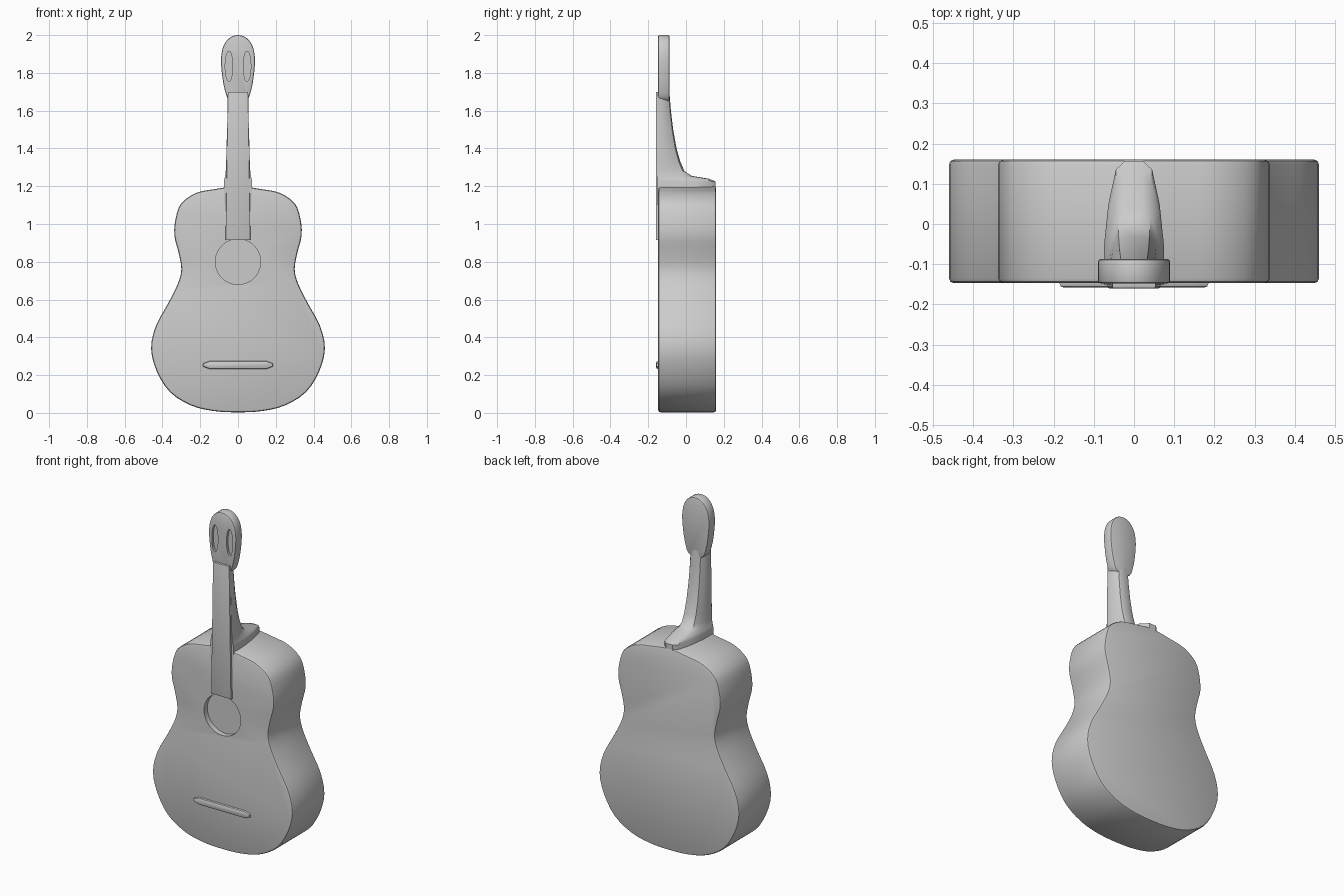
import bpy, bmesh, math
from mathutils import Vector

old = bpy.data.objects.get("Cube")
if old:
    bpy.data.objects.remove(old, do_unlink=True)

grey = bpy.data.materials.new("plain grey")
grey.use_nodes = True
grey.diffuse_color = (0.6, 0.6, 0.6, 1)
bsdf = grey.node_tree.nodes["Principled BSDF"]
bsdf.inputs["Base Color"].default_value = grey.diffuse_color
bsdf.inputs["Roughness"].default_value = 0.8


def make_object(name, bm):
    bmesh.ops.recalc_face_normals(bm, faces=bm.faces)
    mesh = bpy.data.meshes.new(name)
    bm.to_mesh(mesh)
    bm.free()
    mesh.materials.append(grey)
    obj = bpy.data.objects.new(name, mesh)
    bpy.context.collection.objects.link(obj)
    return obj


def activate(obj):
    bpy.ops.object.select_all(action='DESELECT')
    obj.select_set(True)
    bpy.context.view_layer.objects.active = obj


def smooth_path(points, steps):
    """Catmull-Rom curve through a half outline that starts and ends on x = 0."""
    pts = [Vector(p) for p in points]
    mirror = lambda p: Vector((-p.x, p.y))
    pts = [mirror(pts[1])] + pts + [mirror(pts[-2])]
    out = []
    for a, b, c, d in zip(pts, pts[1:], pts[2:], pts[3:]):
        for i in range(steps):
            t = i / steps
            out.append(b + (c - a) * t / 2 + (2 * a - 5 * b + 4 * c - d) * t ** 2 / 2
                       + (3 * b - a - 3 * c + d) * t ** 3 / 2)
    return out + [pts[-2]]


def mirrored(half):
    return half + [Vector((-p.x, p.y)) for p in reversed(half[1:-1])]


def slab(name, outline, front, back, bevel=0.0):
    """Extrude an x-z outline from the front to the back."""
    bm = bmesh.new()
    face = bm.faces.new([bm.verts.new((p[0], front, p[1])) for p in outline])
    ext = bmesh.ops.extrude_face_region(bm, geom=[face])
    moved = [v for v in ext["geom"] if isinstance(v, bmesh.types.BMVert)]
    bmesh.ops.translate(bm, verts=moved, vec=(0, back - front, 0))
    if bevel:
        rim = [e for e in bm.edges if abs(e.verts[0].co.y - e.verts[1].co.y) < 1e-5]
        bmesh.ops.bevel(bm, geom=rim, offset=bevel, segments=2, profile=0.5,
                        affect='EDGES', clamp_overlap=True)
    return make_object(name, bm)


def pill(x, z, rx, rz, count=32):
    return [(x + rx * math.cos(math.tau * i / count), z + rz * math.sin(math.tau * i / count))
            for i in range(count)]


def carve(obj, outline, front, floor):
    cutter = slab("cutter", outline, front, floor)
    cutter.hide_render = True
    mod = obj.modifiers.new("recess", 'BOOLEAN')
    mod.operation = 'DIFFERENCE'
    mod.solver = 'EXACT'
    mod.object = cutter
    activate(obj)
    bpy.ops.object.modifier_apply(modifier=mod.name)
    bpy.data.objects.remove(cutter, do_unlink=True)


# Body with a shallow sound hole
body_half = [(0, 0.003), (0.13, 0.01), (0.25, 0.04), (0.36, 0.11), (0.43, 0.22),
             (0.46, 0.34), (0.435, 0.46), (0.37, 0.58), (0.32, 0.68), (0.3, 0.76),
             (0.315, 0.85), (0.337, 0.94), (0.33, 1.03), (0.3, 1.11), (0.22, 1.165),
             (0.12, 1.185), (0, 1.2)]
body = slab("body", mirrored(smooth_path(body_half, 3)), -0.147, 0.16, 0.012)
carve(body, pill(0, 0.8, 0.12, 0.12, 40), -0.3, -0.115)

# Headstock with two shallow slots
head_half = [(0, 1.64), (0.05, 1.66), (0.07, 1.71), (0.083, 1.78), (0.09, 1.87),
             (0.078, 1.94), (0.045, 1.985), (0, 2.0)]
headstock = slab("headstock", mirrored(smooth_path(head_half, 3)), -0.148, -0.087, 0.008)
for side in (-1, 1):
    carve(headstock, pill(side * 0.048, 1.835, 0.02, 0.08, 24), -0.3, -0.133)

# Neck and heel, lofted from (height, half width, back depth)
stations = [(1.1, 0.075, 0.157), (1.225, 0.075, 0.157), (1.24, 0.072, 0.12),
            (1.255, 0.068, 0.03), (1.28, 0.065, -0.008), (1.33, 0.063, -0.03),
            (1.4, 0.061, -0.05), (1.5, 0.058, -0.068), (1.6, 0.055, -0.08),
            (1.7, 0.053, -0.088)]
section = [(1, 0), (1, 0.3), (0.85, 0.65), (0.6, 0.93), (0.3, 1)]
section += [(-x, t) for x, t in reversed(section)]
bm = bmesh.new()
rings = [[bm.verts.new((x * w, -0.15 + t * (back + 0.15), z)) for x, t in section]
         for z, w, back in stations]
for low, high in zip(rings, rings[1:]):
    for i in range(len(section)):
        j = (i + 1) % len(section)
        bm.faces.new((low[i], low[j], high[j], high[i]))
bm.faces.new(rings[0])
bm.faces.new(rings[-1])
neck = make_object("neck", bm)

# Fingerboard and bridge
fingerboard = slab("fingerboard", [(-0.066, 0.915), (0.066, 0.915), (0.054, 1.7), (-0.054, 1.7)],
                   -0.16, -0.135, 0.005)
bridge = slab("bridge", [(-0.185, 0.245), (-0.15, 0.232), (0.15, 0.232), (0.185, 0.245),
                         (0.185, 0.262), (0.15, 0.275), (-0.15, 0.275), (-0.185, 0.262)],
              -0.158, -0.135, 0.01)

for part in (body, headstock, neck, fingerboard, bridge):
    activate(part)
    bpy.ops.object.shade_smooth_by_angle(angle=math.radians(35))
